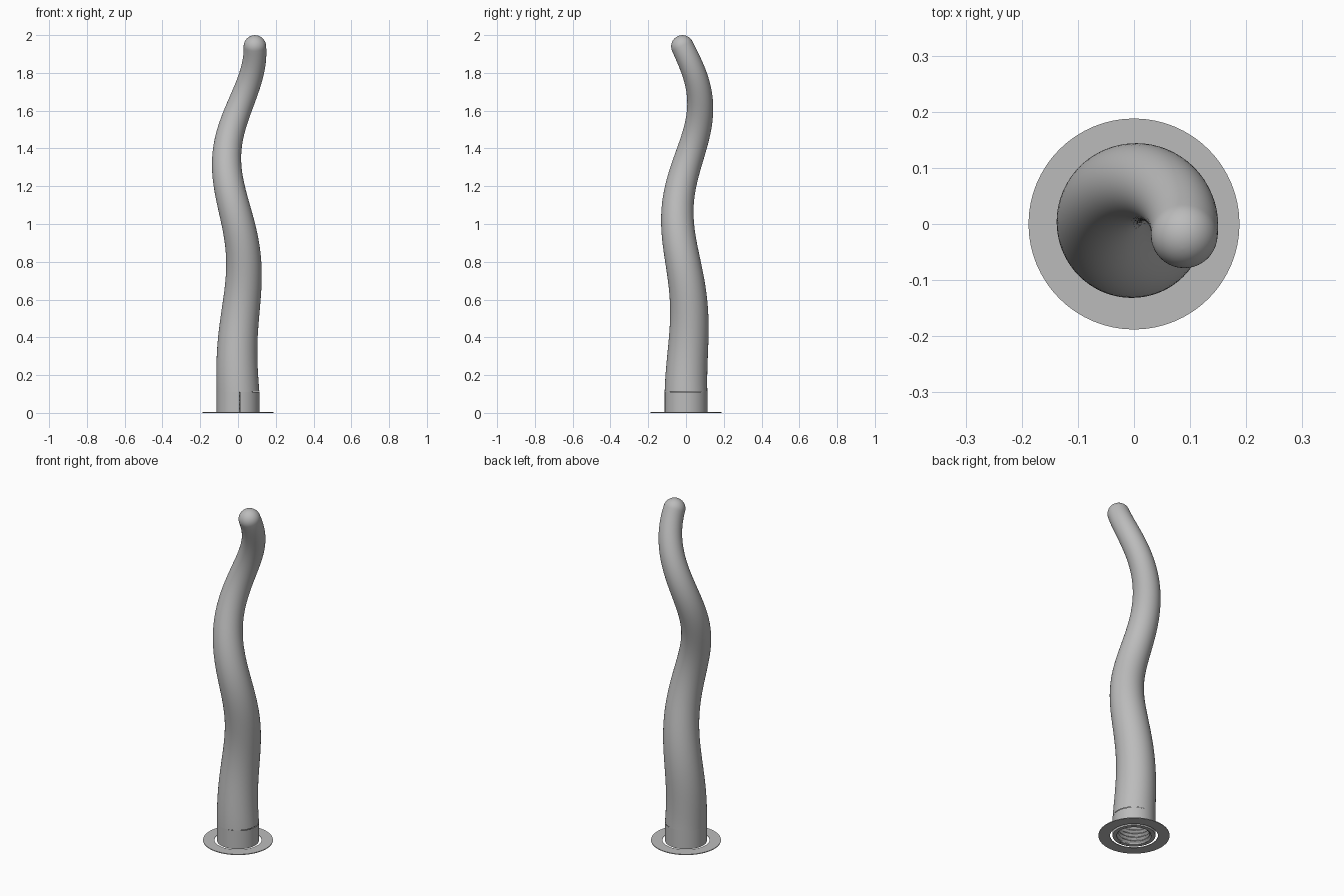
import bpy, bmesh, math
from mathutils import Vector

cube = bpy.data.objects.get("Cube")
if cube:
    bpy.data.objects.remove(cube, do_unlink=True)

TAU = 2 * math.pi
COLLAR, TIP_Z = 0.11, 1.94
BASE_R, TIP_R = 0.113, 0.0595

grey = bpy.data.materials.new("plain_grey")
grey.use_nodes = True
grey.diffuse_color = (0.5, 0.5, 0.5, 1)
grey.node_tree.nodes["Principled BSDF"].inputs["Base Color"].default_value = (0.5, 0.5, 0.5, 1)


def loft(name, rings, closed=True, cap_end=False, loop=False):
    """Skin a list of equal-length point rings into a smooth object."""
    bm = bmesh.new()
    rows = [[bm.verts.new(p) for p in ring] for ring in rings]
    count = len(rows[0])
    pairs = list(zip(rows, rows[1:])) + ([(rows[-1], rows[0])] if loop else [])
    for a, b in pairs:
        for i in range(count if closed else count - 1):
            j = (i + 1) % count
            bm.faces.new((a[i], a[j], b[j], b[i]))
    if cap_end:
        bm.faces.new(rows[-1])
    mesh = bpy.data.meshes.new(name)
    bm.to_mesh(mesh)
    bm.free()
    mesh.materials.append(grey)
    obj = bpy.data.objects.new(name, mesh)
    bpy.context.collection.objects.link(obj)
    bpy.ops.object.select_all(action="DESELECT")
    obj.select_set(True)
    bpy.context.view_layer.objects.active = obj
    bpy.ops.object.shade_smooth_by_angle(angle=math.radians(40))
    return obj


def circle(radius, z, sides=64, start=0.0, sweep=TAU, full=True):
    steps = sides if full else sides - 1
    return [Vector((radius * math.cos(start + sweep * i / steps),
                    radius * math.sin(start + sweep * i / steps), z))
            for i in range(sides)]


def spine(z):
    """Widening clockwise spiral that starts above the collar."""
    reach = 0.05 * max(z - COLLAR, 0)
    turn = -TAU * (z - 0.705) / 1.195
    return Vector((reach * math.cos(turn), reach * math.sin(turn), z))


def tube_ring(centre, direction, radius, sides=64):
    tilt = Vector((0, 0, 1)).rotation_difference(direction)
    return [centre + tilt @ p for p in circle(radius, 0, sides)]


# Tapered, winding stalk with a rounded tip
rings = []
steps = 90
for i in range(steps + 1):
    t = i / steps
    z = COLLAR + (TIP_Z - COLLAR) * t
    direction = (spine(z + 0.005) - spine(z - 0.005)).normalized()
    rings.append(tube_ring(spine(z), direction, BASE_R + (TIP_R - BASE_R) * t))
for i in range(1, 13):
    a = math.pi / 2 * i / 12.2
    rings.append(tube_ring(spine(TIP_Z) + direction * TIP_R * math.sin(a),
                           direction, TIP_R * math.cos(a)))
loft("stalk", rings, cap_end=True)

# Straight collar wall with a narrow slit at the front
slit = 0.025
arc = dict(sides=80, start=math.radians(275) + slit / 2, sweep=TAU - slit, full=False)
loft("collar", [circle(0.092, 0, **arc), circle(BASE_R, 0, **arc),
                circle(BASE_R, COLLAR, **arc)], closed=False)

# Threaded socket inside the collar
socket = []
for i in range(49):
    z = COLLAR * i / 48
    ring = []
    for k, p in enumerate(circle(1, z)):
        wave = abs(((z / 0.022 - k / 64) % 1) * 2 - 1)
        radius = 0.092 - 0.012 * wave * min(1, i / 4)
        ring.append(Vector((p.x * radius, p.y * radius, z)))
    socket.append(ring[::-1])
loft("threaded_socket", socket, cap_end=True)

# Thin flat washer around the foot
loft("base_ring", [circle(0.127, 0), circle(0.188, 0),
                   circle(0.188, 0.004), circle(0.127, 0.004)], loop=True)
